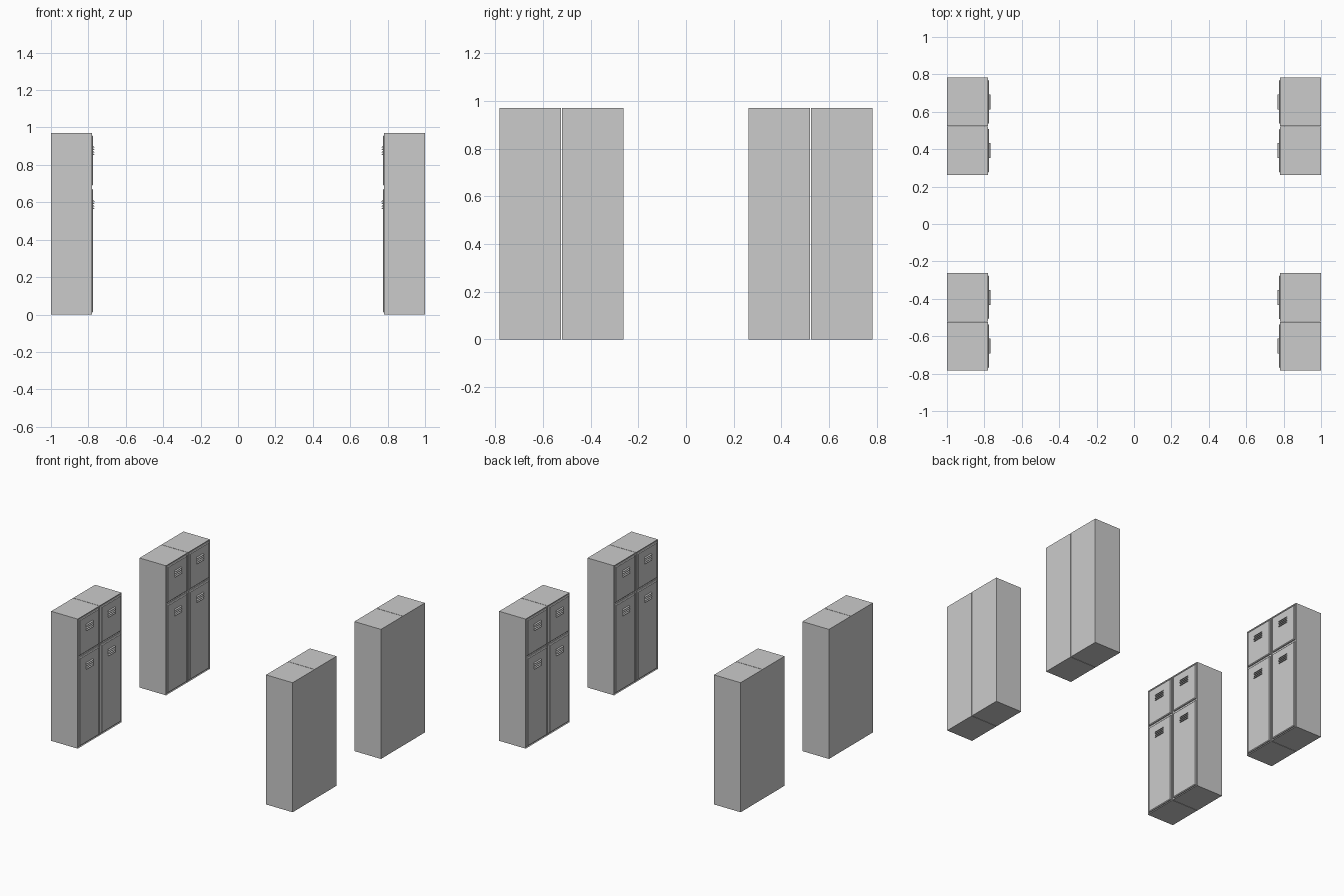
import bpy, bmesh, math
from mathutils import Matrix

if "Cube" in bpy.data.objects:
    bpy.data.objects.remove(bpy.data.objects["Cube"])

W, H = 0.258, 0.97            # locker width and height
BACK, FRONT = -1.0, -0.78     # left-hand row, doors facing +x


def add_box(bm, x, y, z):
    size = (x[1] - x[0], y[1] - y[0], z[1] - z[0])
    mid = ((x[0] + x[1]) / 2, (y[0] + y[1]) / 2, (z[0] + z[1]) / 2)
    m = Matrix.Translation(mid) @ Matrix.Diagonal((*size, 1))
    return bmesh.ops.create_cube(bm, size=1, matrix=m)["verts"]


def front_face(verts):
    faces = {f for v in verts for f in v.link_faces}
    return max(faces, key=lambda f: f.calc_center_median().x)


def finish(bm, name):
    bmesh.ops.recalc_face_normals(bm, faces=bm.faces)
    me = bpy.data.meshes.new(name)
    bm.to_mesh(me)
    bm.free()
    return me


# Cabinet: box with a thin rim around a shallow front recess
def make_cabinet():
    bm = bmesh.new()
    face = front_face(add_box(bm, (BACK, FRONT), (-W / 2, W / 2), (0, H)))
    bmesh.ops.inset_region(bm, faces=[face], thickness=0.007)
    bmesh.ops.translate(bm, verts=face.verts, vec=(-0.006, 0, 0))
    return finish(bm, "cabinet")


# Door: slab whose front edge is chamfered
def make_door(name, z0, z1):
    bm = bmesh.new()
    w = W / 2 - 0.012
    verts = add_box(bm, (FRONT - 0.006, FRONT + 0.006), (-w, w), (z0, z1))
    edges = list(front_face(verts).edges)
    bmesh.ops.bevel(bm, geom=edges, offset=0.005, segments=1, affect='EDGES')
    return finish(bm, name)


# Vent: stack of wedge louvres, sloping outwards towards the bottom
def make_vent(name, z_mid):
    bm = bmesh.new()
    x = FRONT + 0.005
    for i in range(4):
        z = z_mid + (i - 1.5) * 0.013
        profile = [(x, z + 0.005), (x + 0.009, z - 0.003),
                   (x + 0.009, z - 0.005), (x, z - 0.004)]
        ends = [[bm.verts.new((px, y, pz)) for px, pz in profile]
                for y in (-0.04, 0.04)]
        bm.faces.new(ends[0])
        bm.faces.new(ends[1])
        for a in range(4):
            b = (a + 1) % 4
            bm.faces.new((ends[0][a], ends[0][b], ends[1][b], ends[1][a]))
    return finish(bm, name)


parts = [
    make_cabinet(),
    make_door("upper_door", 0.69, 0.958),
    make_door("lower_door", 0.012, 0.672),
    make_vent("upper_vent", 0.877),
    make_vent("lower_vent", 0.588),
]

# Two facing rows, each with two pairs of lockers
for side, angle in (("left", 0), ("right", math.pi)):
    for n, y in enumerate((-0.653, -0.392, 0.392, 0.653), 1):
        for me in parts:
            ob = bpy.data.objects.new(f"{side}_locker_{n}_{me.name}", me)
            ob.matrix_world = Matrix.Translation((0, y, 0)) @ Matrix.Rotation(angle, 4, 'Z')
            bpy.context.collection.objects.link(ob)
